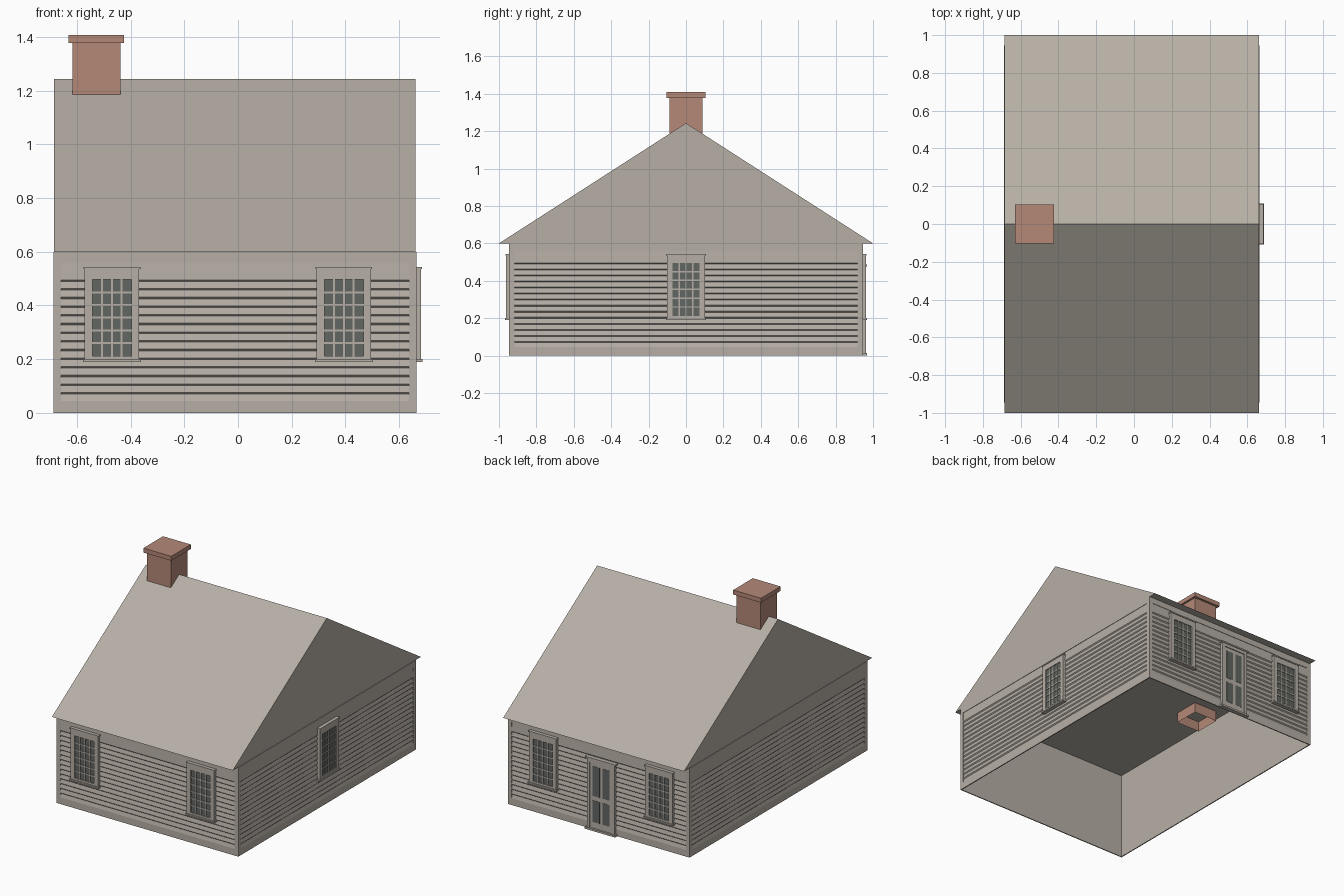
import bpy, bmesh
from math import radians
from mathutils import Matrix, Vector

cube = bpy.data.objects.get("Cube")
if cube:
    bpy.data.objects.remove(cube, do_unlink=True)


def material(name, rgb):
    m = bpy.data.materials.new(name)
    m.use_nodes = True
    m.diffuse_color = (*rgb, 1)
    m.node_tree.nodes["Principled BSDF"].inputs["Base Color"].default_value = (*rgb, 1)
    return m


GREY = material("weathered_grey", (0.47, 0.43, 0.38))
BRICK = material("chimney_brick", (0.46, 0.25, 0.19))
GLASS = material("dark_glass", (0.12, 0.135, 0.125))

# Main sizes
CX, HX, HY = -0.012, 0.669, 0.938      # wall centre and half sizes
EAVE, RIDGE = 0.6, 1.243
TRIM, CASING, SILL = 0.007, 0.024, 0.031


def add_box(bm, x0, x1, y0, y1, z0, z1, open_bottom=False):
    size = Vector((x1 - x0, y1 - y0, z1 - z0))
    mid = Vector((x0 + x1, y0 + y1, z0 + z1)) / 2
    mat = Matrix.Translation(mid) @ Matrix.Diagonal((*size, 1))
    verts = bmesh.ops.create_cube(bm, size=1, matrix=mat)["verts"]
    if open_bottom:
        faces = {f for v in verts for f in v.link_faces}
        bmesh.ops.delete(bm, geom=[f for f in faces if f.normal.z < -0.5], context="FACES_ONLY")


def finish(name, bm, mat, matrix=Matrix.Identity(4)):
    mesh = bpy.data.meshes.new(name)
    bm.to_mesh(mesh)
    bm.free()
    mesh.materials.append(mat)
    ob = bpy.data.objects.new(name, mesh)
    ob.matrix_world = matrix
    bpy.context.collection.objects.link(ob)
    return ob


def boxes(name, mat, matrix, parts):
    """Boxes on a wall: (u0, u1, z0, z1, depth), standing out from the wall plane."""
    bm = bmesh.new()
    for u0, u1, z0, z1, d in parts:
        add_box(bm, u0, u1, -d, 0, z0, z1)
    return finish(name, bm, mat, matrix)


def wall(angle, x, y):
    return Matrix.Translation((x, y, 0)) @ Matrix.Rotation(radians(angle), 4, "Z")


# Wall shell, open below
bm = bmesh.new()
add_box(bm, CX - HX, CX + HX, -HY, HY, 0, EAVE)
bm.normal_update()
bmesh.ops.delete(bm, geom=[f for f in bm.faces if abs(f.normal.z) > 0.5], context="FACES_ONLY")
finish("wall_shell", bm, GREY)

# Gabled roof block with flat ceiling and soffits
bm = bmesh.new()
ends = [[bm.verts.new((x, y, z)) for y, z in ((-1, EAVE), (1, EAVE), (0, RIDGE))]
        for x in (CX - HX - 0.004, CX + HX + 0.004)]
bm.faces.new(ends[0])
bm.faces.new(ends[1])
for i in range(3):
    j = (i + 1) % 3
    bm.faces.new((ends[0][i], ends[0][j], ends[1][j], ends[1][i]))
bmesh.ops.recalc_face_normals(bm, faces=bm.faces)
finish("roof", bm, GREY)

# Hollow chimney stack and its cap
bm = bmesh.new()
add_box(bm, -0.616, -0.438, -0.088, 0.088, 0.53, 1.38)
bm.normal_update()
bmesh.ops.delete(bm, geom=[f for f in bm.faces if f.normal.z < -0.5], context="FACES_ONLY")
finish("chimney_stack", bm, BRICK)
bm = bmesh.new()
add_box(bm, -0.631, -0.424, -0.104, 0.104, 1.378, 1.408)
finish("chimney_cap", bm, BRICK)


def siding(name, matrix, half):
    """Lapped boards as a stepped profile swept along the wall."""
    profile = [(TRIM, 0.045)]
    for i in range(14):
        z = 0.0728 + i * 0.0323
        profile += [(0.001, z - 0.003), (TRIM, z + 0.003)]
    profile.append((0.004, 0.56))
    bm = bmesh.new()
    rows = [[bm.verts.new((u, -d, z)) for u in (-half, half)] for d, z in profile]
    for a, b in zip(rows, rows[1:]):
        bm.faces.new((a[0], a[1], b[1], b[0]))
    finish(name, bm, GREY, matrix)


def trim(name, matrix, half):
    inner = half - 0.021
    parts = [(-inner, inner, 0, 0.045, TRIM), (-inner, inner, 0.56, EAVE, TRIM)]
    for a, b in ((-half - TRIM, -inner), (inner, half + TRIM)):
        parts.append((a, b, 0, EAVE, TRIM))
    boxes(name, GREY, matrix, parts)


def window(name, matrix, u):
    w, inner, low, high = 0.102, 0.0725, 0.2127, 0.4963
    cols, rows, bar = 4, 6, 0.0075
    parts = [(u - w, u - inner, 0.2, 0.536, CASING), (u + inner, u + w, 0.2, 0.536, CASING),
             (u - inner, u + inner, 0.2, low, CASING), (u - inner, u + inner, high, 0.536, CASING),
             (u - 0.108, u + 0.108, 0.19, 0.2, SILL), (u - 0.106, u + 0.106, 0.536, 0.544, 0.028)]
    for i in range(1, cols):
        c = u - inner + 2 * inner * i / cols
        parts.append((c - bar / 2, c + bar / 2, low, high, 0.022))
    for i in range(1, rows):
        c = low + (high - low) * i / rows
        parts.append((u - inner, u + inner, c - bar / 2, c + bar / 2, 0.0218))
    boxes(name + "_frame", GREY, matrix, parts)
    boxes(name + "_glass", GLASS, matrix, [(u - inner, u + inner, low, high, 0.017)])


def door(name, matrix, u):
    w, leaf, top = 0.102, 0.083, 0.477
    boxes(name + "_frame", GREY, matrix, [
        (u - w, u - leaf, 0.013, top, CASING), (u + leaf, u + w, 0.013, top, CASING),
        (u - leaf, u + leaf, 0.455, top, CASING), (u - leaf, u + leaf, 0.013, 0.455, 0.018),
        (u - 0.113, u + 0.113, top, 0.487, 0.029), (u - 0.113, u + 0.113, 0, 0.013, SILL)])
    panes = [(u + s - 0.026, u + s + 0.026, z0, z1, 0.0195)
             for s in (-0.036, 0.036) for z0, z1 in ((0.055, 0.2), (0.23, 0.43))]
    boxes(name + "_panes", GLASS, matrix, panes)


# Clad every wall
walls = {
    "front": (wall(0, CX, -HY), HX),
    "right_end": (wall(90, CX + HX, 0), HY),
    "back": (wall(180, CX, HY), HX),
    "left_end": (wall(270, CX - HX, 0), HY),
}
for side, (matrix, half) in walls.items():
    siding(side + "_siding", matrix, half - 0.021)
    trim(side + "_trim", matrix, half)

# Windows and door, symmetric about the door line
MID, SPREAD = -0.038 - CX, 0.432
for s in (-1, 1):
    tag = "left" if s > 0 else "right"
    window("front_window_" + tag, walls["front"][0], MID + s * SPREAD)
    window("back_window_" + tag, walls["back"][0], -MID - s * SPREAD)
window("end_window", walls["right_end"][0], 0)
door("back_door", walls["back"][0], -MID)
